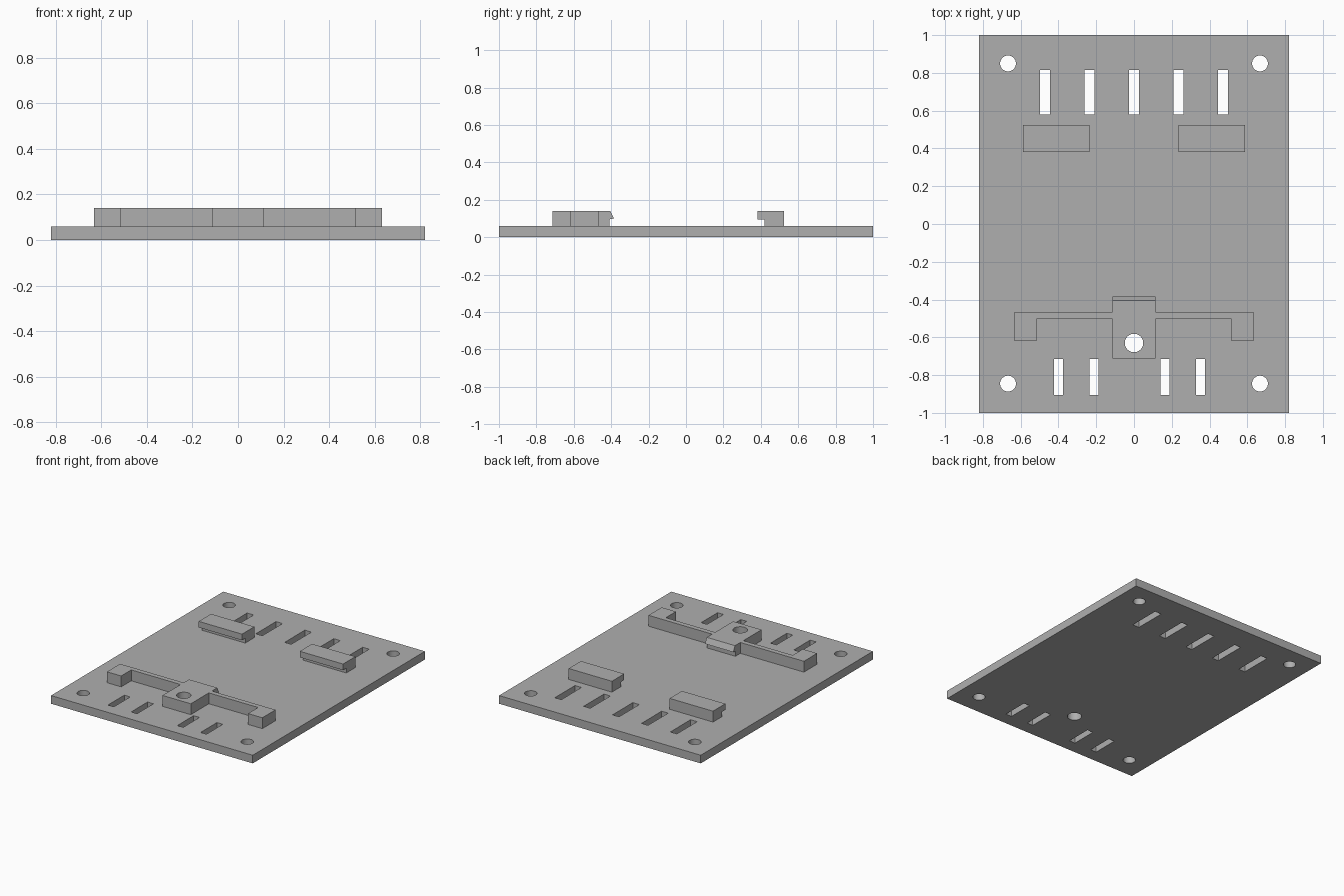
import bpy, bmesh
from math import radians
from mathutils import Vector

if "Cube" in bpy.data.objects:
    bpy.data.objects.remove(bpy.data.objects["Cube"])

PLATE_TOP, TOP = 0.06, 0.14

grey = bpy.data.materials.new("plain grey")
grey.use_nodes = True
grey.diffuse_color = (0.43, 0.43, 0.43, 1)
grey.node_tree.nodes["Principled BSDF"].inputs["Base Color"].default_value = grey.diffuse_color


def prism(name, points, sweep):
    """Closed outline of 3D points swept along a vector."""
    bm = bmesh.new()
    face = bm.faces.new([bm.verts.new(p) for p in points])
    swept = bmesh.ops.extrude_face_region(bm, geom=[face])["geom"]
    verts = [v for v in swept if isinstance(v, bmesh.types.BMVert)]
    bmesh.ops.translate(bm, verts=verts, vec=Vector(sweep))
    bmesh.ops.recalc_face_normals(bm, faces=bm.faces)
    mesh = bpy.data.meshes.new(name)
    bm.to_mesh(mesh)
    bm.free()
    mesh.materials.append(grey)
    obj = bpy.data.objects.new(name, mesh)
    bpy.context.collection.objects.link(obj)
    return obj


def slab(name, outline, z0, z1):
    return prism(name, [(x, y, z0) for x, y in outline], (0, 0, z1 - z0))


def rail(name, profile, x0, x1):
    return prism(name, [(x0, y, z) for y, z in profile], (x1 - x0, 0, 0))


def slot(x, y0, y1, width):
    w = width / 2
    return slab("slot_cutter", [(x - w, y0), (x + w, y0), (x + w, y1), (x - w, y1)], -0.1, 0.3)


def hole(x, y, radius):
    bpy.ops.mesh.primitive_cylinder_add(vertices=48, radius=radius, depth=0.6, location=(x, y, 0))
    obj = bpy.context.object
    obj.name = "hole_cutter"
    obj.data.materials.append(grey)
    return obj


def boolean(obj, others, operation):
    """Combine others into obj and remove them."""
    bpy.context.view_layer.objects.active = obj
    for other in others:
        mod = obj.modifiers.new("boolean", "BOOLEAN")
        mod.operation, mod.solver, mod.object = operation, "EXACT", other
        bpy.ops.object.modifier_apply(modifier=mod.name)
        bpy.data.objects.remove(other)


# Base plate with corner holes and two rows of slots
plate = slab("base_plate", [(-0.82, -1), (0.82, -1), (0.82, 1), (-0.82, 1)], 0, PLATE_TOP)
cutters = [hole(x, y, 0.042) for x in (-0.667, 0.667) for y in (-0.845, 0.85)]
cutters += [slot(i * 0.235, 0.58, 0.815, 0.053) for i in range(-2, 3)]
cutters += [slot(x, -0.905, -0.715, 0.048) for x in (-0.4, -0.211, 0.164, 0.353)]
cutters.append(hole(0, -0.63, 0.049))
boolean(plate, cutters, "DIFFERENCE")

# Rear hooks with an overhanging lip
hook = [(0.42, PLATE_TOP), (0.525, PLATE_TOP), (0.525, TOP), (0.382, TOP), (0.382, 0.095), (0.42, 0.095)]
for name, x0 in (("right_hook", -0.587), ("left_hook", 0.235)):
    rail(name, hook, x0, x0 + 0.352)

# Front latch: spring arms with feet, around a central block
half = [(0.115, -0.713), (0.115, -0.503), (0.516, -0.503), (0.516, -0.62),
        (0.632, -0.62), (0.632, -0.467), (0.115, -0.467), (0.115, -0.41)]
latch = slab("latch", half + [(-x, y) for x, y in reversed(half)], PLATE_TOP, TOP)
boolean(latch, [hole(0, -0.63, 0.049)], "DIFFERENCE")

# Wedge nose on the latch block
rail("latch_nose", [(-0.41, 0.095), (-0.385, 0.1), (-0.405, TOP), (-0.41, TOP)], -0.115, 0.115)

# Smooth hole walls, sharp edges elsewhere
bpy.ops.object.select_all(action="DESELECT")
for obj in (plate, latch):
    obj.select_set(True)
bpy.context.view_layer.objects.active = plate
bpy.ops.object.shade_smooth_by_angle(angle=radians(30))
